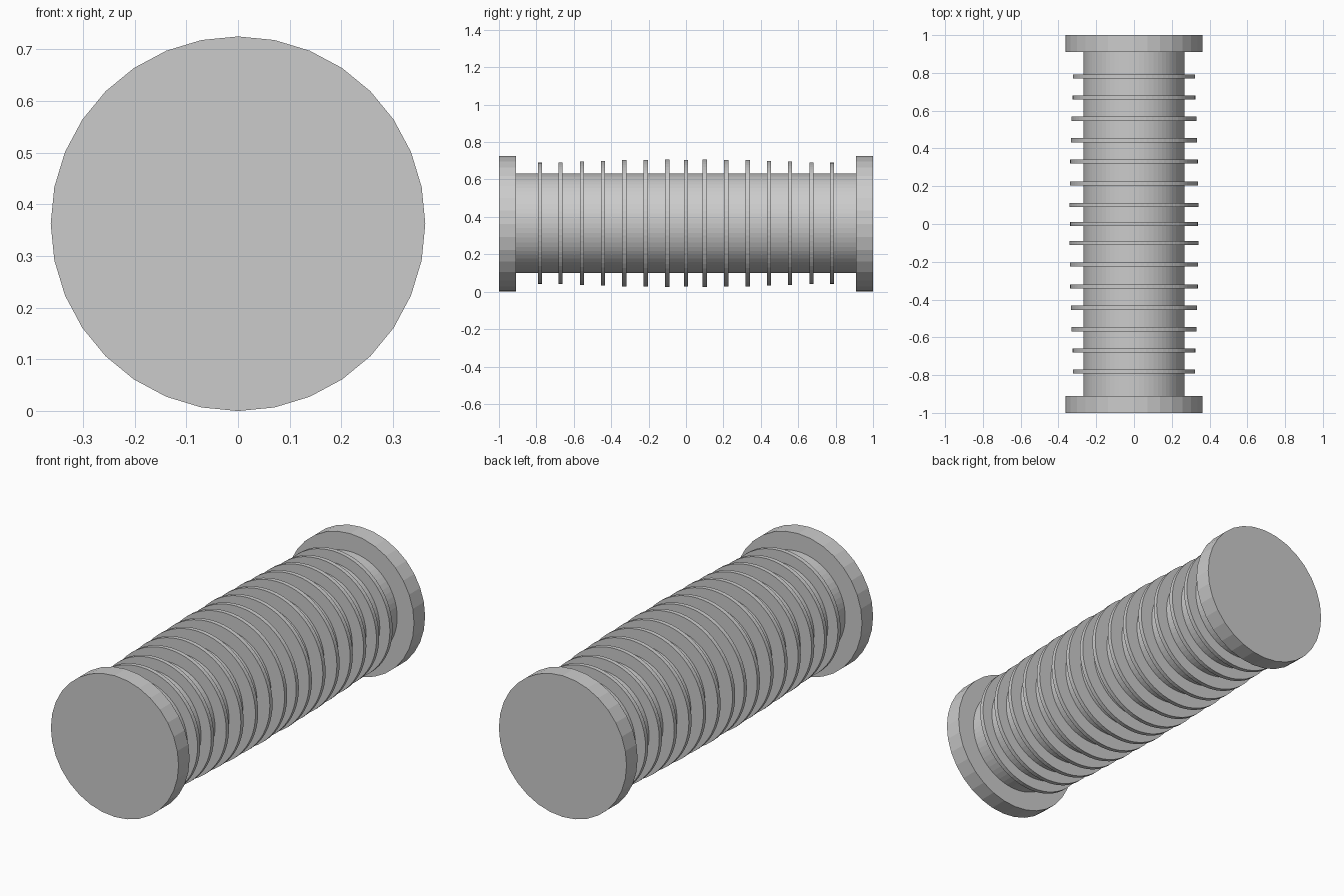
import bpy
from math import pi

if "Cube" in bpy.data.objects:
    bpy.data.objects.remove(bpy.data.objects["Cube"])


def disc(name, y, z, radius, depth, sides, smooth=False):
    """Cylinder lying along the y axis."""
    bpy.ops.mesh.primitive_cylinder_add(
        vertices=sides, radius=radius, depth=depth,
        location=(0, y, z), rotation=(pi / 2, 0, 0))
    ob = bpy.context.object
    ob.name = name
    if smooth:
        bpy.ops.object.shade_smooth_by_angle()
    return ob


# central core
disc("core", 0, 0.366, 0.267, 1.83, 64)

# end flanges
for side, label in ((-1, "front"), (1, "back")):
    disc(label + "_flange", side * 0.955, 0.3625, 0.3625, 0.09, 32)

# thin fins, slightly larger toward the middle
disc("fin_centre", 0, 0.366, 0.338, 0.022, 64)
fins = [(0.10, 0.342), (0.215, 0.339), (0.33, 0.338), (0.443, 0.334),
        (0.557, 0.331), (0.67, 0.325), (0.78, 0.324)]
for i, (y, r) in enumerate(fins):
    for side, label in ((-1, "front"), (1, "back")):
        disc(f"fin_{label}_{i + 1}", side * y, 0.366, r, 0.022, 64)
